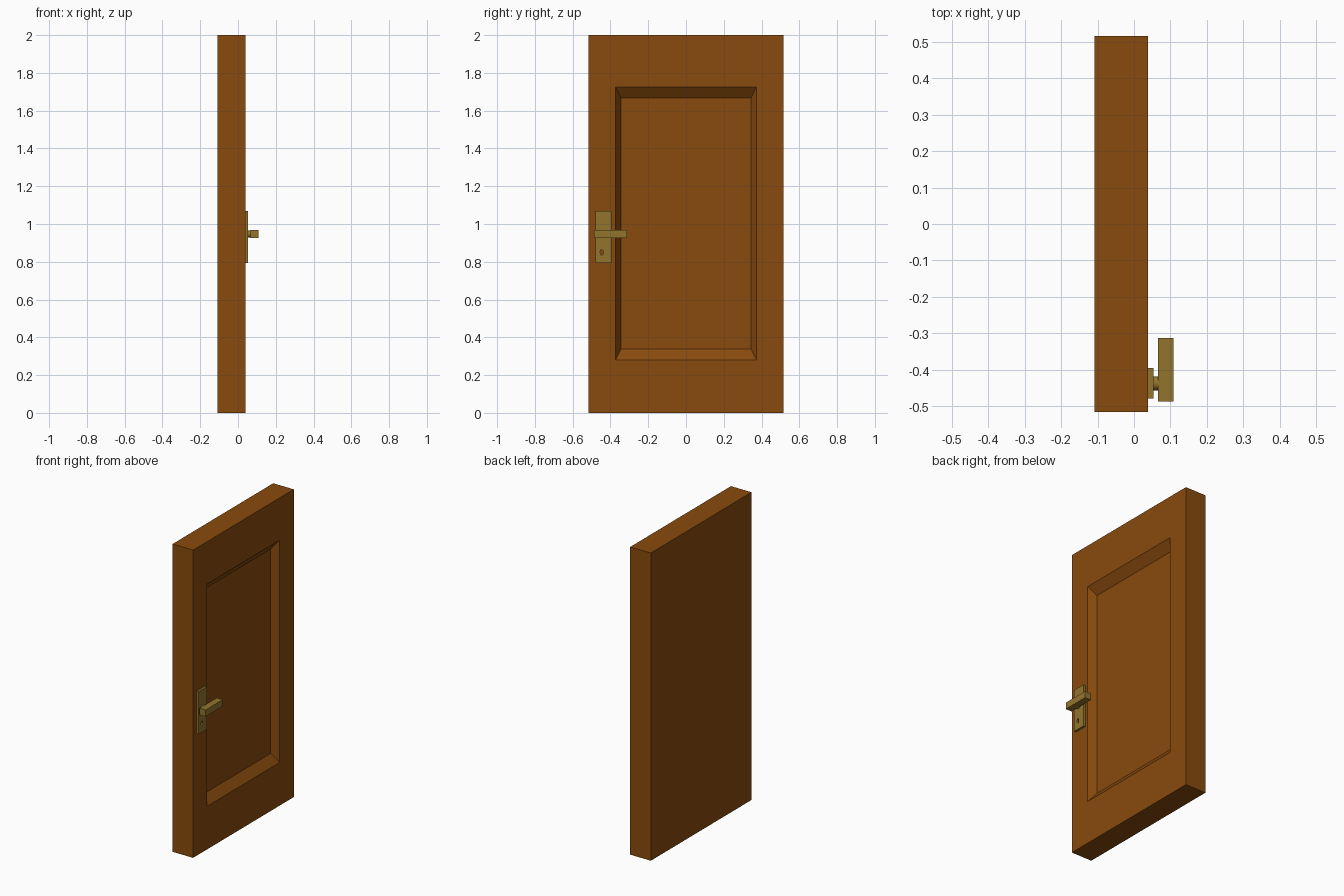
import bpy, bmesh
from mathutils import Matrix

if "Cube" in bpy.data.objects:
    bpy.data.objects.remove(bpy.data.objects["Cube"])


def material(name, color):
    m = bpy.data.materials.new(name)
    m.diffuse_color = (*color, 1)
    m.use_nodes = True
    m.node_tree.nodes["Principled BSDF"].inputs["Base Color"].default_value = m.diffuse_color
    return m


wood = material("wood", (0.25, 0.07, 0.004))
brass = material("brass", (0.29, 0.175, 0.027))


def finish(name, bm, mat):
    me = bpy.data.meshes.new(name)
    bm.to_mesh(me)
    bm.free()
    ob = bpy.data.objects.new(name, me)
    bpy.context.collection.objects.link(ob)
    if mat:
        me.materials.append(mat)
    return ob


def box_bm(x, y, z):
    bm = bmesh.new()
    bmesh.ops.create_cube(bm, size=1)
    for v in bm.verts:
        v.co = [lo + (c + 0.5) * (hi - lo) for c, (lo, hi) in zip(v.co, (x, y, z))]
    return bm


def rod(name, x, y, z, r, mat, stretch=1, segments=24):
    bm = bmesh.new()
    m = (Matrix.Translation((sum(x) / 2, y, z)) @ Matrix.Diagonal((1, 1, stretch, 1))
         @ Matrix.Rotation(1.5707963, 4, 'Y'))
    bmesh.ops.create_cone(bm, cap_ends=True, segments=segments, radius1=r, radius2=r,
                          depth=x[1] - x[0], matrix=m)
    return finish(name, bm, mat)


# Door slab with a sloped, recessed panel on the +x side
bm = box_bm((-0.109, 0.039), (-0.517, 0.517), (0, 2))
face = max(bm.faces, key=lambda f: f.calc_center_median().x)
for x, hy, z0, z1 in ((0.039, 0.373, 0.28, 1.725), (-0.006, 0.344, 0.338, 1.667)):
    bmesh.ops.inset_region(bm, faces=[face], thickness=0.01)
    mid = face.calc_center_median()
    for v in face.verts:
        v.co = (x, hy if v.co.y > mid.y else -hy, z1 if v.co.z > mid.z else z0)
finish("door", bm, wood)

# Backplate with a keyhole cut through it
plate = finish("backplate", box_bm((0.039, 0.053), (-0.48, -0.395), (0.793, 1.07)), brass)
cutter = rod("keyhole_cutter", (0.03, 0.06), -0.446, 0.85, 0.0085, None, 1.7)
cutter.hide_render = True
cutter.hide_set(True)
cut = plate.modifiers.new("keyhole", 'BOOLEAN')
cut.operation = 'DIFFERENCE'
cut.solver = 'EXACT'
cut.object = cutter

# Spindle and lever
spindle = rod("spindle", (0.052, 0.068), -0.438, 0.947, 0.019, brass)
finish("lever", box_bm((0.066, 0.109), (-0.488, -0.313), (0.926, 0.969)), brass)
bpy.context.view_layer.objects.active = spindle
spindle.select_set(True)
bpy.ops.object.shade_smooth_by_angle()
